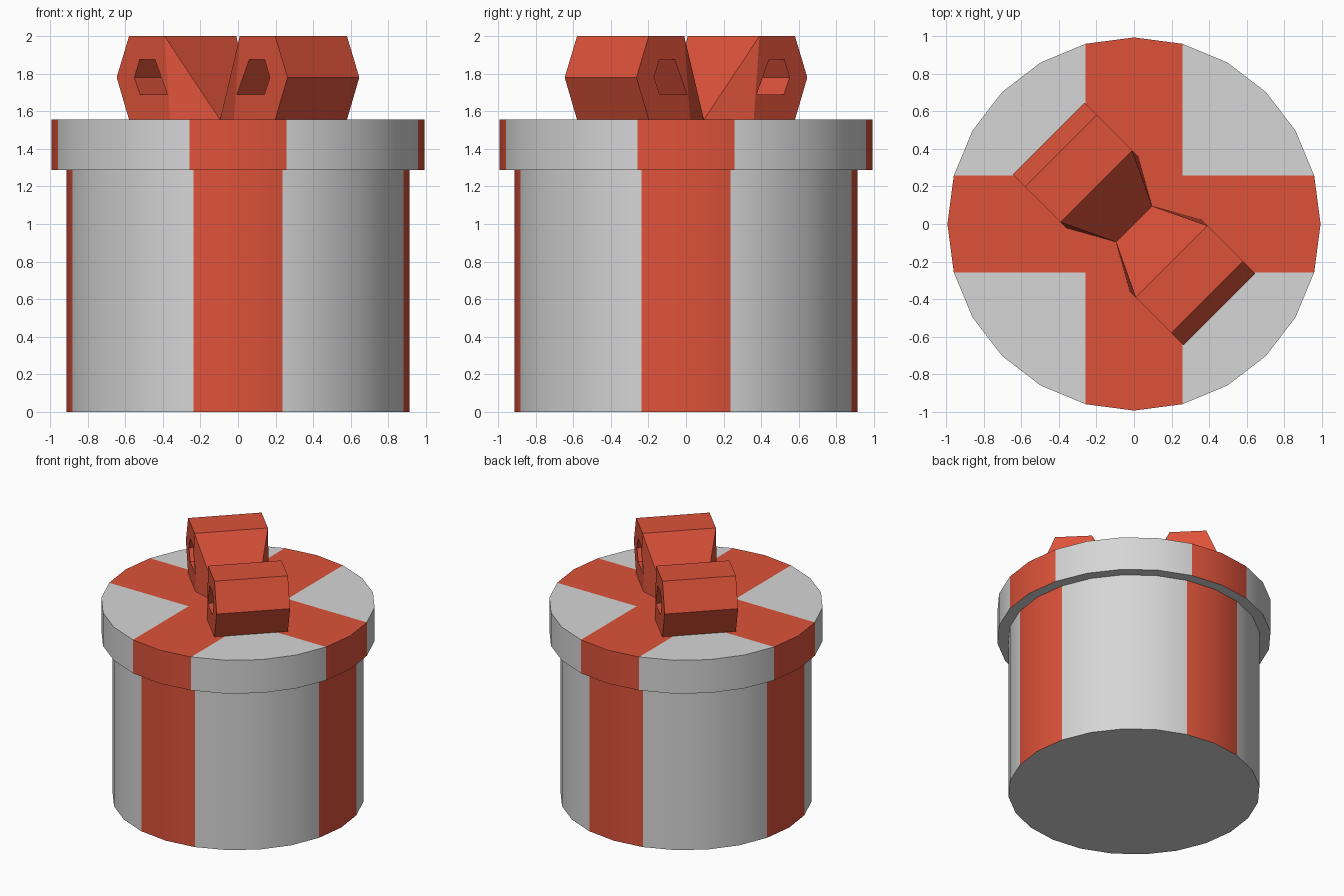
import bpy, bmesh
from math import sin, radians
from mathutils import Vector, Matrix

cube = bpy.data.objects.get("Cube")
if cube:
    bpy.data.objects.remove(cube, do_unlink=True)


def material(name, color):
    m = bpy.data.materials.new(name)
    m.use_nodes = True
    m.diffuse_color = color
    m.node_tree.nodes["Principled BSDF"].inputs["Base Color"].default_value = color
    return m


GREY = material("light grey", (0.67, 0.67, 0.67, 1))
RED = material("ribbon red", (0.72, 0.085, 0.042, 1))


def add_object(name, bm, mats):
    bmesh.ops.recalc_face_normals(bm, faces=bm.faces)
    mesh = bpy.data.meshes.new(name)
    bm.to_mesh(mesh)
    bm.free()
    for m in mats:
        mesh.materials.append(m)
    ob = bpy.data.objects.new(name, mesh)
    bpy.context.collection.objects.link(ob)
    return ob


def drum(name, radius, z0, z1):
    """24-sided drum with a ribbon cross on its side and top."""
    bm = bmesh.new()
    bmesh.ops.create_cone(bm, cap_ends=True, segments=24, radius1=radius,
                          radius2=radius, depth=z1 - z0,
                          matrix=Matrix.Translation((0, 0, (z0 + z1) / 2)))
    bm.normal_update()
    half = radius * sin(radians(15))
    # Cut the ribbon edges into the top cap
    for axis in (Vector((1, 0, 0)), Vector((0, 1, 0))):
        for side in (-1, 1):
            caps = [f for f in bm.faces if f.normal.z > 0.9]
            geom = set(caps)
            for f in caps:
                geom.update(f.edges, f.verts)
            bmesh.ops.bisect_plane(bm, geom=list(geom), dist=0.0005,
                                   plane_co=axis * half * side, plane_no=axis)
            bm.normal_update()
    for f in bm.faces:
        c = f.calc_center_median()
        on_ribbon = min(abs(c.x), abs(c.y)) < half - 0.01
        f.material_index = int(on_ribbon and f.normal.z > -0.5)
    ob = add_object(name, bm, (GREY, RED))
    bpy.ops.object.select_all(action="DESELECT")
    ob.select_set(True)
    bpy.context.view_layer.objects.active = ob
    bpy.ops.object.shade_smooth_by_angle(angle=radians(30))


drum("box_body", 0.912, 0, 1.295)
drum("box_lid", 0.993, 1.288, 1.555)

# Bow loop section (length, height): outer edge, then the matching hole
OUTER = [(0.643, 1.78), (0.55, 2.0), (0.283, 2.0), (0.24, 1.555), (0.55, 1.555)]
HOLE = [(0.51, 1.78), (0.47, 1.875), (0.355, 1.875), (0.262, 1.69), (0.468, 1.69)]


def bow_loop(name, angle):
    bm = bmesh.new()

    def ring(points, y):
        return [bm.verts.new((x, y, z)) for x, z in points]

    outer = [ring(OUTER, y) for y in (-0.27, 0.27)]
    hole = [ring(HOLE, y) for y in (-0.27, 0.27)]
    knot = ring([(0, 1.555)], -0.135) + ring([(0, 1.555)], 0.135)
    for i in range(5):
        j = (i + 1) % 5
        for s in (0, 1):
            bm.faces.new((outer[s][i], outer[s][j], hole[s][j], hole[s][i]))
        bm.faces.new((hole[0][i], hole[0][j], hole[1][j], hole[1][i]))
        if i != 2:
            bm.faces.new((outer[0][i], outer[0][j], outer[1][j], outer[1][i]))
    # Taper from the loop down to the pinched middle
    for i in (2, 3):
        bm.faces.new((outer[0][i], outer[1][i], knot[1], knot[0]))
    for s in (0, 1):
        bm.faces.new((outer[s][2], outer[s][3], knot[s]))
    ob = add_object(name, bm, (RED,))
    ob.rotation_euler.z = radians(angle)


bow_loop("bow_loop_left", -45)
bow_loop("bow_loop_right", 135)
